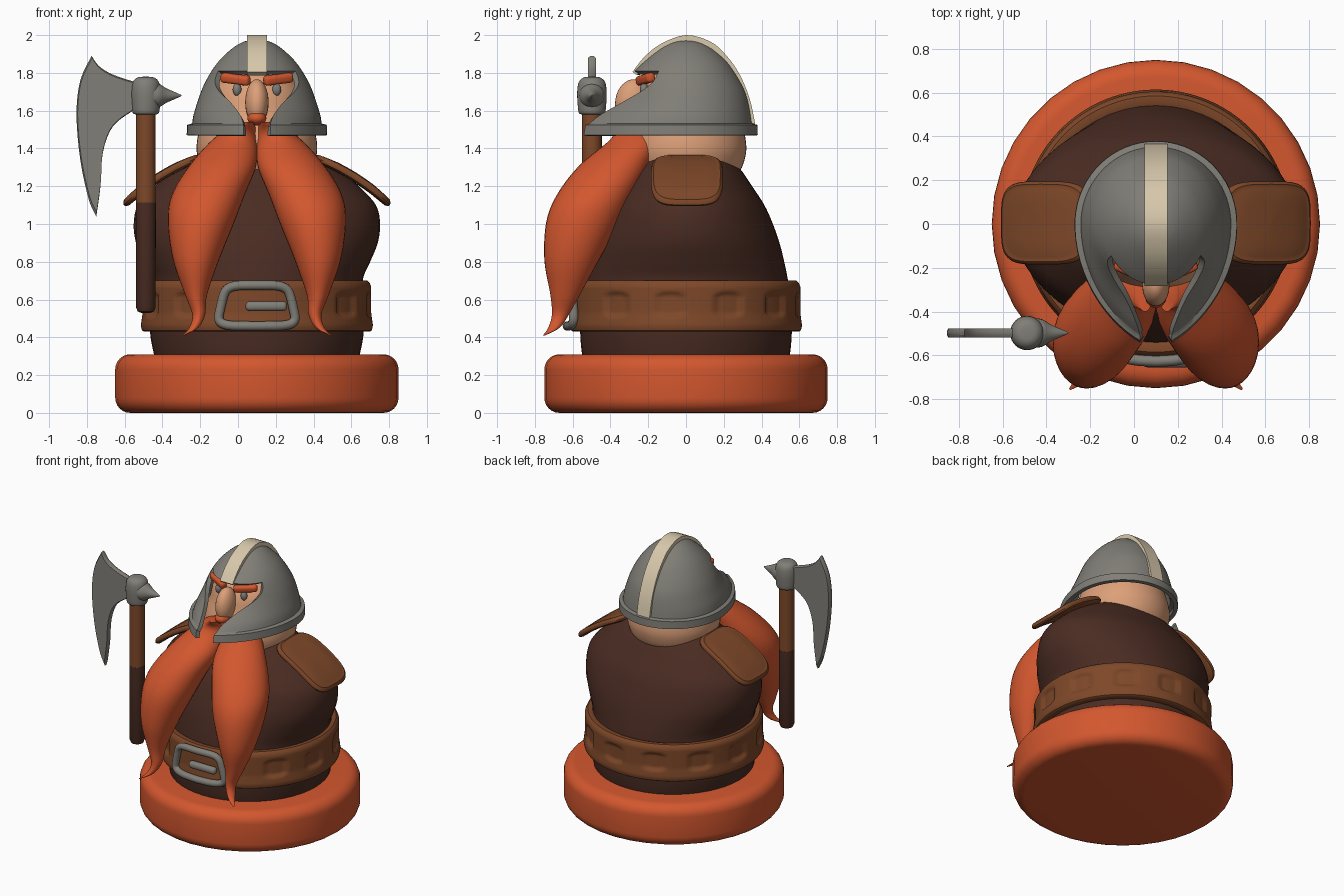
import bpy, bmesh, math
from mathutils import Matrix, Vector

if "Cube" in bpy.data.objects:
    bpy.data.objects.remove(bpy.data.objects["Cube"])

CX = 0.1  # the figure stands around the axis x = 0.1


def material(name, rgb):
    m = bpy.data.materials.new(name)
    m.diffuse_color = (*rgb, 1)
    m.use_nodes = True
    m.node_tree.nodes["Principled BSDF"].inputs["Base Color"].default_value = m.diffuse_color
    return m


ORANGE = material("orange", (0.65, 0.095, 0.028))
DARK = material("dark_brown", (0.068, 0.025, 0.016))
LEATHER = material("leather_brown", (0.21, 0.065, 0.022))
METAL = material("grey_metal", (0.22, 0.21, 0.185))
CREAM = material("cream", (0.68, 0.58, 0.41))
SKIN = material("skin", (0.72, 0.35, 0.19))


def spline(pts, n=4):
    """Catmull-Rom through tuples of any length."""
    out = []
    for i in range(len(pts) - 1):
        a, b, c, d = pts[max(i - 1, 0)], pts[i], pts[i + 1], pts[min(i + 2, len(pts) - 1)]
        for k in range(n):
            t = k / n
            out.append(tuple(0.5 * (2 * q + (r - p) * t + (2 * p - 5 * q + 4 * r - s) * t * t
                                    + (3 * q - p - 3 * r + s) * t ** 3)
                             for p, q, r, s in zip(a, b, c, d)))
    return out + [tuple(pts[-1])]


def finish(name, bm, mat, loc=(CX, 0, 0), rot=(0, 0, 0), angle=40, solid=0, recalc=True):
    if recalc:
        bmesh.ops.recalc_face_normals(bm, faces=bm.faces)
    me = bpy.data.meshes.new(name)
    bm.to_mesh(me)
    bm.free()
    ob = bpy.data.objects.new(name, me)
    bpy.context.collection.objects.link(ob)
    ob.location, ob.rotation_euler = loc, rot
    me.materials.append(mat)
    bpy.ops.object.select_all(action='DESELECT')
    bpy.context.view_layer.objects.active = ob
    ob.select_set(True)
    if solid:
        mod = ob.modifiers.new("thickness", 'SOLIDIFY')
        mod.thickness, mod.offset = solid, -1
        bpy.ops.object.modifier_apply(modifier=mod.name)
    bpy.ops.object.shade_smooth_by_angle(angle=math.radians(angle))
    return ob


def loft(name, rings, mat, caps=True, **kw):
    bm = bmesh.new()
    vs = [[bm.verts.new(p) for p in r] for r in rings]
    n = len(vs[0])
    for a, b in zip(vs, vs[1:]):
        for i in range(n):
            bm.faces.new((a[i], a[(i + 1) % n], b[(i + 1) % n], b[i]))
    if caps:
        bm.faces.new(vs[0][::-1])
        bm.faces.new(vs[-1])
    return finish(name, bm, mat, **kw)


def ring(z, rx, ry=None, cx=0, cy=0, n=48, power=2):
    ry = rx if ry is None else ry
    pts = []
    for i in range(n):
        c, s = math.cos(2 * math.pi * i / n), math.sin(2 * math.pi * i / n)
        pts.append((cx + rx * math.copysign(abs(c) ** (2 / power), c),
                    cy + ry * math.copysign(abs(s) ** (2 / power), s), z))
    return pts


def lathe(name, prof, mat, n=48, **kw):
    return loft(name, [ring(z, r, n=n) for r, z in prof], mat, **kw)


def ball(name, loc, radii, mat, rot=(0, 0, 0)):
    bm = bmesh.new()
    bmesh.ops.create_uvsphere(bm, u_segments=24, v_segments=16, radius=1)
    bmesh.ops.scale(bm, vec=radii, verts=bm.verts)
    return finish(name, bm, mat, loc=loc, rot=rot)


def rounded_box(name, loc, size, mat, rot=(0, 0, 0), r=0.018):
    bm = bmesh.new()
    bmesh.ops.create_cube(bm, size=1)
    bmesh.ops.scale(bm, vec=size, verts=bm.verts)
    bmesh.ops.bevel(bm, geom=bm.edges[:], offset=r, segments=4, profile=0.5, affect='EDGES')
    return finish(name, bm, mat, loc=loc, rot=rot)


# Round base with soft rims
arc = [(0.08 * math.sin(math.radians(a)), 0.08 * math.cos(math.radians(a))) for a in range(0, 91, 15)]
lathe("base", [(0.67 + s, 0.08 - c) for s, c in arc] + [(0.67 + s, 0.23 + c) for s, c in arc[::-1]],
      ORANGE, n=36)

# Body: (z, half width, half depth)
body = [(.25, .53, .53), (.31, .545, .55), (.42, .565, .56), (.55, .565, .56), (.7, .56, .54),
        (.8, .60, .52), (.9, .64, .495), (1.0, .652, .46), (1.1, .63, .415), (1.2, .54, .35),
        (1.3, .42, .28), (1.37, .29, .2), (1.4, .1, .1)]
loft("body", [ring(*p) for p in spline(body)], DARK)

# Belt with sunken panels
prof = [(.535, .45), (.56, .43), (.597, .43), (.608, .437), (.614, .45)]
prof += [(.614 - 0.03 * (k / 18), .465 + k * .012) for k in range(18)]
prof += [(.596, .69), (.585, .70), (.56, .70), (.54, .693)]
prof = [(min(r, .612) if .46 > z else max(r, .605) if .46 < z < .675 else r, z) for r, z in prof]


def sunk(ang, z):
    a = math.degrees(ang) + 90                       # 0 = front
    d = (a - 22 + 15) % 30 - 15
    if abs((a - d + 180) % 360 - 180) < 25:          # no panel behind the buckle
        return 0
    u, v = abs(d) * math.pi / 180 * .61 / .085, abs(z - .573) / .068
    t = max(0, min(1, (1 - (u ** 4 + v ** 4) ** .25) / .22))
    return .016 * t * t * (3 - 2 * t)


N = 180
loft("belt", [[((r - sunk(a, z)) * math.cos(a), (r - sunk(a, z)) * math.sin(a), z)
               for a in (2 * math.pi * i / N for i in range(N))] for r, z in prof], LEATHER, caps=False)

# Buckle: rounded frame wrapped on the belt, plus the prong
frame = []
for x, y, _ in ring(0, 1, 1, n=48, power=5):
    fx, fz = x * (.19 - .025 * y), .568 + .108 * y
    frame.append((fx, -math.sqrt(.628 ** 2 - fx * fx), fz))
tube = []
for i, p in enumerate(frame):
    p = Vector(p)
    t = (Vector(frame[(i + 1) % 48]) - Vector(frame[i - 1])).normalized()
    out = Vector((p.x, p.y, 0)).normalized()
    side = t.cross(out)
    tube.append([p + .025 * (out * math.sin(a) + side * math.cos(a))
                 for a in (2 * math.pi * k / 12 for k in range(12))])
loft("buckle_frame", tube + [tube[0]], METAL, caps=False)
rounded_box("buckle_prong", (CX + .05, -.63, .565), (.22, .05, .052), METAL, r=.022)

# Head
head = [(.1, 1.2), (.22, 1.235), (.285, 1.28), (.315, 1.36), (.318, 1.43), (.30, 1.52), (.272, 1.6),
        (.245, 1.7), (.18, 1.79), (.1, 1.85), (.01, 1.87)]
lathe("head", spline(head), SKIN)

# Helmet: (z, side, back, front radius, half width of the face opening)
rim = [(1.47, .372, .38, .57, .072), (1.525, .37, .378, .56, .072)]
shell = [(1.532, .343, .352, .54, .072), (1.58, .335, .345, .49, .09), (1.645, .315, .333, .40, .14),
         (1.70, .296, .317, .345, .198), (1.75, .274, .293, .315, .222), (1.81, .24, .257, .278, .205),
         (1.87, .195, .212, .215, .166), (1.93, .13, .142, .14, .11), (1.965, .07, .078, .075, .06),
         (1.98, .003, .003, .003, .0025)]
rows, brow_row, M, H = rim + spline(shell), 2 + 5 * 4, 10, 40
bm, grid = bmesh.new(), []
for z, R, B, F, w in rows:
    p = 1 + .4 * max(0, min(1, (1.8 - z) / .2))
    a0 = math.asin(min(1, (w / R) ** (1 / p)))
    line = []
    for j in range(-H, H + 1):
        i = abs(j)
        a = a0 * i / M if i <= M else a0 + (math.pi - a0) * (i - M) / (H - M)
        s, c = abs(math.sin(a)), math.cos(a)
        x = R * (s ** p if c > 0 else s) * (1 if j > 0 else -1)
        line.append(bm.verts.new((x, -F * c if c > 0 else -B * c, z)))
    grid.append(line)
for k in range(len(rows) - 1):
    for j in range(2 * H):
        if k < brow_row and H - M <= j < H + M:
            continue  # face opening
        bm.faces.new((grid[k][j], grid[k][j + 1], grid[k + 1][j + 1], grid[k + 1][j]))
bmesh.ops.remove_doubles(bm, verts=bm.verts, dist=.0004)
finish("helmet", bm, METAL, solid=.03, recalc=False)

# Crest strip over the helmet
path = spline([(-.283, 1.805), (-.22, 1.885), (-.13, 1.955), (0, 2.0), (.13, 1.965), (.215, 1.89),
               (.285, 1.79), (.338, 1.66), (.366, 1.53)])
strip = []
for y, z in path:
    n = Vector((y, z - 1.6)).normalized() * .03
    strip.append([(-.053, y, z), (.053, y, z), (.053, y - n.x, z - n.y), (-.053, y - n.x, z - n.y)])
loft("helmet_crest", strip, CREAM)

# Face
ball("nose", (CX, -.285, 1.645), (.062, .09, .122), SKIN, rot=(-.15, 0, 0))
ball("moustache", (CX, -.325, 1.56), (.05, .058, .038), ORANGE)

# Beard lobes: (z, centre x, centre y, half width, half depth)
lobe = [(1.54, .05, -.33, .035, .07), (1.46, .11, -.265, .11, .125), (1.31, .18, -.38, .177, .185),
        (1.155, .257, -.48, .193, .203), (1.01, .295, -.545, .176, .195), (.81, .322, -.605, .122, .145),
        (.625, .322, -.64, .058, .078), (.52, .308, -.665, .034, .045), (.45, .335, -.70, .024, .03),
        (.41, .39, -.752, .006, .006)]
for side, s in (("left", -1), ("right", 1)):
    loft("beard_" + side, [ring(z, rx, ry, s * cx, cy, n=32) for z, cx, cy, rx, ry in spline(lobe, 5)], ORANGE)
    ball("eye_" + side, (CX + s * .105, -.222, 1.712), (.023, .022, .034), METAL)
    rounded_box("eyebrow_" + side, (CX + s * .113, -.215, 1.767), (.165, .05, .052), ORANGE,
                rot=(.2, s * -.12, s * .42))
    # Shoulder pad: pillowed, slightly bent plate
    tilt = Matrix.Translation((s * .515, .005, 1.25)) @ Matrix.Rotation(s * math.radians(32), 4, 'Y')
    layers = [(.02, -1), (.5, -1), (.9, -.9), (.98, -.5), (1, 0), (.98, .5), (.93, .85), (.88, .75),
              (.82, .9), (.5, 1), (.02, 1)]
    loft("shoulder_pad_" + side,
         [[tilt @ Vector((x, y, .024 * h - .45 * x * x)) for x, y, _ in ring(0, .24 * k, .19 * k, power=4)]
          for k, h in layers], LEATHER)

# Axe: two-tone handle, collar, spike and blade
AX, AY = -.488, -.498
lathe("axe_handle_grip", [(.025, .53), (.043, .537), (.052, .56), (.053, 1.115)], DARK, n=24, loc=(AX, AY, 0))
lathe("axe_handle_top", [(.052, 1.115), (.052, 1.62)], LEATHER, n=24, loc=(AX, AY, 0))
lathe("axe_collar", spline([(.055, 1.58), (.07, 1.59), (.076, 1.64), (.078, 1.70), (.07, 1.75), (.045, 1.775),
                            (.01, 1.78)]), METAL, n=32, loc=(AX, AY, 0))
lathe("axe_spike", spline([(.068, .03), (.062, .07), (.038, .11), (.018, .155), (.003, .188)]), METAL, n=24,
      loc=(AX, AY, 1.68), rot=(0, math.pi / 2, 0))
edge = spline([(-.775, 1.89), (-.835, 1.76), (-.855, 1.58), (-.835, 1.34), (-.79, 1.13), (-.75, 1.04)])
back = spline([(-.75, 1.04), (-.728, 1.20), (-.715, 1.38), (-.66, 1.52), (-.54, 1.61)])
top = spline([(-.54, 1.75), (-.66, 1.79), (-.735, 1.835), (-.775, 1.89)])
outline = edge + back[1:] + top[:-1]
cxz = Vector((-.70, 1.62))
blade = []
for k, y in ((.96, -.021), (1, -.008), (1, .008), (.96, .021)):
    blade.append([(*((cxz + (Vector(p) - cxz) * k).to_tuple()[:1]), AY + y,
                   (cxz + (Vector(p) - cxz) * k).y) for p in outline])
loft("axe_blade", blade, METAL, loc=(0, 0, 0), angle=30)
